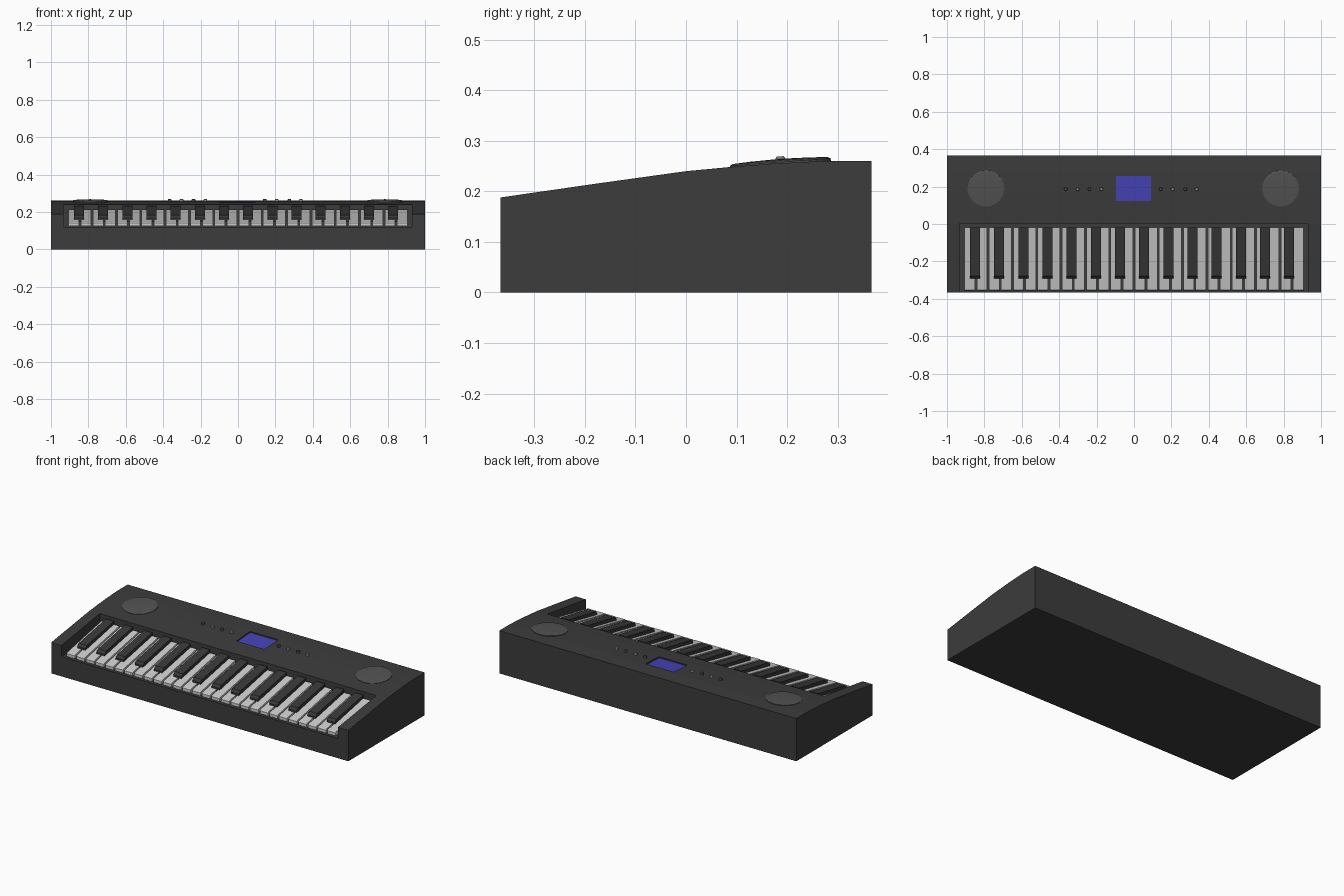
import bpy, bmesh, math
from mathutils import Matrix, Vector

if "Cube" in bpy.data.objects:
    bpy.data.objects.remove(bpy.data.objects["Cube"])


def material(name, rgb):
    m = bpy.data.materials.new(name)
    m.diffuse_color = (*rgb, 1)
    m.use_nodes = True
    m.node_tree.nodes["Principled BSDF"].inputs["Base Color"].default_value = m.diffuse_color
    return m


CASE = material("case_black", (0.045, 0.045, 0.045))
KEY_BLACK = material("key_black", (0.04, 0.04, 0.04))
GRILLE = material("grille_grey", (0.085, 0.085, 0.085))
SCREEN = material("screen_blue", (0.06, 0.055, 0.46))
KNOB = material("knob_grey", (0.3, 0.3, 0.3))


def finish(bm, name, mat=None):
    bmesh.ops.recalc_face_normals(bm, faces=bm.faces)
    me = bpy.data.meshes.new(name)
    bm.to_mesh(me)
    bm.free()
    ob = bpy.data.objects.new(name, me)
    bpy.context.collection.objects.link(ob)
    if mat:
        me.materials.append(mat)
    return ob


def extrude_x(bm, profile, x0, x1):
    """Sweep a closed (y, z) profile along x."""
    face = bm.faces.new([bm.verts.new((x0, y, z)) for y, z in profile])
    new = bmesh.ops.extrude_face_region(bm, geom=[face])["geom"]
    verts = [v for v in new if isinstance(v, bmesh.types.BMVert)]
    bmesh.ops.translate(bm, verts=verts, vec=(x1 - x0, 0, 0))


def prism(name, profile, x0, x1, mat=None):
    bm = bmesh.new()
    extrude_x(bm, profile, x0, x1)
    return finish(bm, name, mat)


def rings(name, profile, segments, mat, matrix):
    """Turned part from an (r, z) profile, closed at both ends."""
    bm = bmesh.new()
    loops = [[bm.verts.new((r * math.cos(2 * math.pi * i / segments),
                            r * math.sin(2 * math.pi * i / segments), z))
              for i in range(segments)] for r, z in profile]
    for a, b in zip(loops, loops[1:]):
        for i in range(segments):
            j = (i + 1) % segments
            bm.faces.new((a[i], a[j], b[j], b[i]))
    bm.faces.new(loops[0])
    bm.faces.new(loops[-1])
    bm.transform(matrix)
    return finish(bm, name, mat)


# Case: side profile swept across the width
TOP = [(-0.367, 0.188), (-0.18, 0.215), (0.0, 0.24), (0.085, 0.248),
       (0.17, 0.255), (0.27, 0.26), (0.367, 0.26)]
case = prism("case", [(0.367, 0), (-0.367, 0)] + TOP, -1, 1, CASE)


def top_z(y):
    for (y0, z0), (y1, z1) in zip(TOP, TOP[1:]):
        if y <= y1:
            return z0 + (z1 - z0) * (y - y0) / (y1 - y0)


# Key bay and screen recess cut into the case
SLOPE = (top_z(0.255) - top_z(0.125)) / 0.13
s0, s1 = top_z(0.125) - 0.01, top_z(0.255) - 0.01
cuts = [prism("key_bay_cutter", [(-0.5, 0.12), (0.003, 0.12), (0.003, 0.4), (-0.5, 0.4)], -0.932, 0.93),
        prism("screen_cutter", [(0.124, s0), (0.256, s1), (0.256, 0.4), (0.124, 0.4)], -0.097, 0.092)]
bpy.context.view_layer.objects.active = case
for cutter in cuts:
    cutter.hide_render = True
    mod = case.modifiers.new("cut", "BOOLEAN")
    mod.operation = "DIFFERENCE"
    mod.solver = "EXACT"
    mod.object = cutter
    bpy.ops.object.modifier_apply(modifier=mod.name)
    bpy.data.objects.remove(cutter)

# Screen panel at the bottom of the recess
prism("screen", [(0.124, s0 - 0.004), (0.256, s1 - 0.004), (0.256, s1 + 0.003), (0.124, s0 + 0.003)],
      -0.097, 0.092, SCREEN)

# White keys
PITCH = 1.82 / 28
bm = bmesh.new()
white = [(-0.355, 0.124), (-0.355, 0.142), (-0.35, 0.147), (-0.018, 0.212), (-0.018, 0.124)]
for i in range(28):
    x = -0.91 + i * PITCH
    extrude_x(bm, white, x + 0.005, x + PITCH - 0.005)
finish(bm, "white_keys")

# Black keys
bm = bmesh.new()
black = [(-0.292, 0.145), (-0.292, 0.168), (-0.278, 0.183), (-0.018, 0.231), (-0.018, 0.145)]
for i in range(14):
    x = -0.85 + i * 0.1292
    extrude_x(bm, black, x - 0.027, x + 0.027)
finish(bm, "black_keys", KEY_BLACK)

# Speakers: shallow domed discs tilted with the case top
for side, x in (("left", -0.79), ("right", 0.785)):
    m = Matrix.Translation((x, 0.187, 0.251)) @ Matrix.Rotation(math.radians(4.2), 4, "X")
    ob = rings("speaker_" + side, [(0.1, -0.004), (0.1, 0.007), (0.094, 0.010), (0.06, 0.012), (0.02, 0.013)],
               32, GRILLE, m)

# Control knobs, alternately dark and light
tilt = Matrix.Rotation(math.atan(SLOPE), 4, "X")
for k, x in enumerate((-0.365, -0.302, -0.238, -0.174, 0.143, 0.207, 0.275, 0.336)):
    m = Matrix.Translation((x, 0.187, top_z(0.187))) @ tilt
    rings("knob_%d" % (k + 1), [(0.0095, -0.004), (0.0095, 0.01), (0.007, 0.0135)],
          16, KNOB if k % 2 else GRILLE, m)
